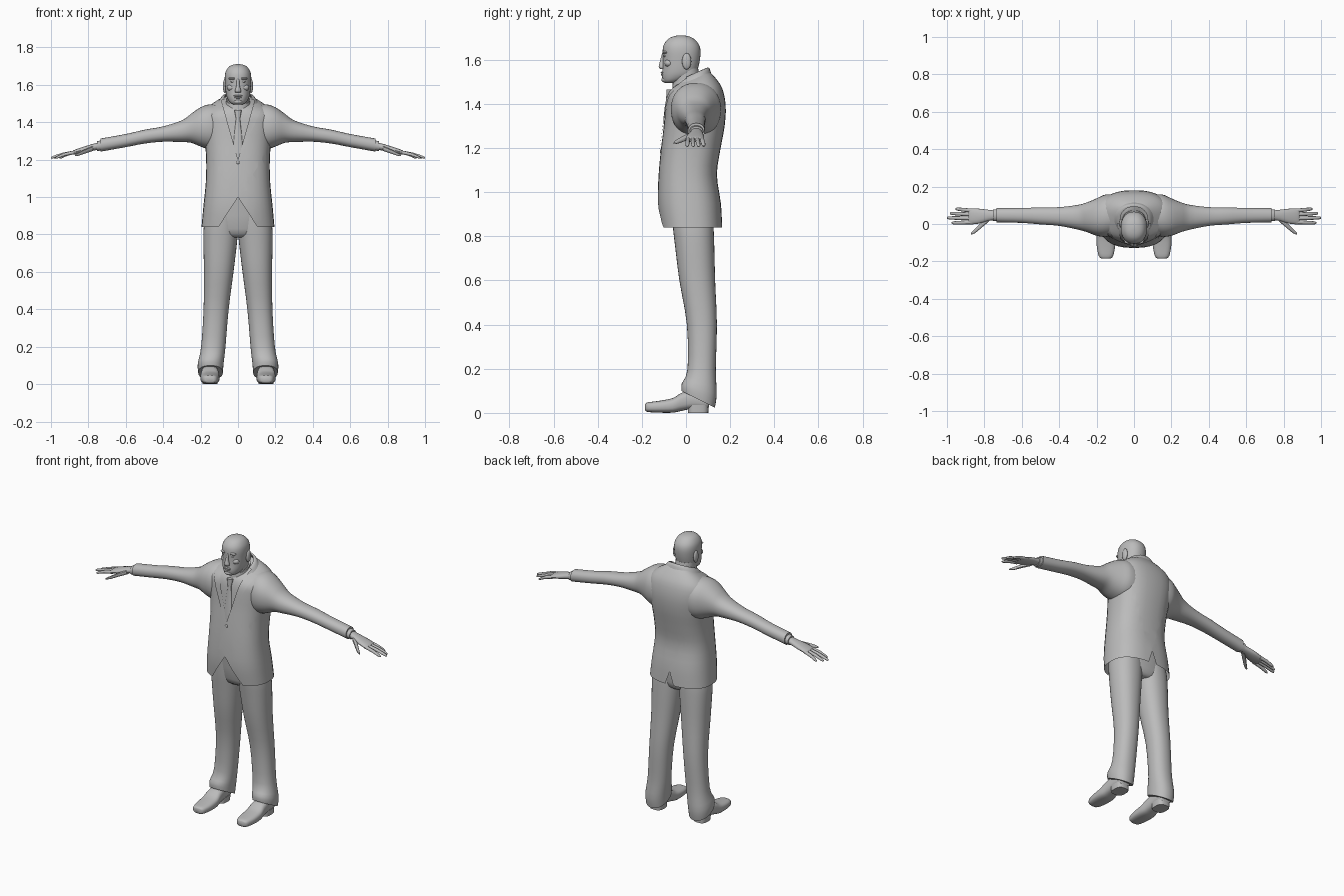
import bpy, bmesh, math
from mathutils import Vector

if "Cube" in bpy.data.objects:
    bpy.data.objects.remove(bpy.data.objects["Cube"])

X, Y, Z = Vector((1, 0, 0)), Vector((0, 1, 0)), Vector((0, 0, 1))
parts = []

grey = bpy.data.materials.new("plain grey")
grey.use_nodes = True
grey.diffuse_color = (0.5, 0.5, 0.5, 1)
grey.node_tree.nodes["Principled BSDF"].inputs["Base Color"].default_value = grey.diffuse_color


def finish(bm, name, mirror=False):
    bmesh.ops.recalc_face_normals(bm, faces=bm.faces[:])
    mesh = bpy.data.meshes.new(name)
    bm.to_mesh(mesh)
    bm.free()
    mesh.materials.append(grey)
    obj = bpy.data.objects.new(name, mesh)
    bpy.context.collection.objects.link(obj)
    if mirror:
        obj.modifiers.new("Mirror", "MIRROR")
    parts.append(obj)
    return obj


def refine(rows, steps):
    """Catmull-Rom interpolation between the given cross-sections."""
    out = []
    for i in range(len(rows) - 1):
        a, b, c, d = (rows[max(0, min(len(rows) - 1, i + k))] for k in (-1, 0, 1, 2))
        for s in range(steps):
            t = s / steps
            out.append([0.5 * (2 * q + (r - p) * t + (2 * p - 5 * q + 4 * r - w) * t ** 2
                               + (3 * q - p - 3 * r + w) * t ** 3)
                        for p, q, r, w in zip(a, b, c, d)])
    return out + [list(rows[-1])]


def loft(rows, u=X, v=Y, sides=32, power=2.2, steps=3, caps=True, grow=0):
    """Skin of rounded rings; a row is x, y, z, radius u, radius v, tilt."""
    rows = refine([tuple(r) + (0,) * (6 - len(r)) for r in rows], steps)
    bm = bmesh.new()
    rings = []
    for x, y, z, ru, rv, tilt in rows:
        ring = []
        for k in range(sides):
            a = math.tau * k / sides
            c, s = (math.copysign(abs(f) ** (2 / power), f) for f in (math.cos(a), math.sin(a)))
            ring.append(bm.verts.new(Vector((x, y, z)) + u * (ru + grow) * c
                                     + (v + Z * tilt) * (rv + grow) * s))
        rings.append(ring)
    for low, high in zip(rings, rings[1:]):
        for k in range(sides):
            j = (k + 1) % sides
            bm.faces.new((low[k], low[j], high[j], high[k]))
    if caps:
        bm.faces.new(rings[0])
        bm.faces.new(rings[-1])
    return bm


def wedge(bm, apex, slope, side, keep=False):
    """Cut a V on the front (side -1) or back (side 1); drop its inside or its outside."""
    for sx in (1, -1):
        faces = [f for f in bm.faces if f.calc_center_median().y * side > 0]
        geom = set(faces)
        for f in faces:
            geom.update(f.edges)
            geom.update(f.verts)
        bmesh.ops.bisect_plane(bm, geom=list(geom), plane_co=(0, 0, apex),
                               plane_no=(sx, 0, -slope))
    doomed = []
    for f in bm.faces:
        c = f.calc_center_median()
        inside = c.y * side > 0 and abs(c.x) < slope * (c.z - apex)
        if inside != keep:
            doomed.append(f)
    bmesh.ops.delete(bm, geom=doomed, context="FACES")
    return bm


def blob(name, centre, size, mirror=False):
    bm = bmesh.new()
    bmesh.ops.create_uvsphere(bm, u_segments=16, v_segments=10, radius=1)
    bmesh.ops.scale(bm, vec=size, verts=bm.verts)
    bmesh.ops.translate(bm, vec=centre, verts=bm.verts)
    return finish(bm, name, mirror)


# Jacket body, cut away at the front hem, the back vent and the chest
torso = [(0, .025, .84, .195, .14), (0, .015, .95, .185, .143), (0, .008, 1.08, .172, .132),
         (0, .022, 1.2, .17, .135), (0, .037, 1.3, .178, .138), (0, .044, 1.39, .19, .136),
         (0, .04, 1.45, .185, .125, .15), (0, .028, 1.49, .14, .103, .3),
         (0, .02, 1.515, .085, .08, .45)]
jacket = loft(torso, power=2.5, caps=False)
wedge(jacket, 1.2, .28, -1)
wedge(jacket, 1.0, -.65, -1)
wedge(jacket, .92, -.35, 1)
finish(jacket, "jacket")

# Lapels follow the jacket surface just outside it
lapel = loft(torso, power=2.5, caps=False, grow=.006)
wedge(lapel, 1.19, .45, -1, keep=True)
wedge(lapel, 1.2, .28, -1)
finish(lapel, "lapels")

collar = loft([(0, .024, 1.497, .112, .092, .4), (0, .021, 1.525, .09, .084, .45),
               (0, .018, 1.53, .074, .074, .45)], caps=False)
finish(wedge(collar, 1.2, .28, -1), "jacket_collar")

# Shirt, shirt collar, tie and button
finish(loft(torso[2:], power=2.5, grow=-.008), "shirt")
finish(loft([(0, .008, 1.46, .072, .074, .4), (0, .006, 1.52, .064, .066, .4)], steps=1),
       "shirt_collar")
finish(loft([(0, -.104, 1.2, .02, .005), (0, -.099, 1.26, .026, .006),
             (0, -.084, 1.41, .012, .006), (0, -.082, 1.425, .012, .008),
             (0, -.076, 1.465, .02, .012)], sides=12, steps=2), "tie")
blob("jacket_button", (0, -.114, 1.185), (.009, .005, .009))

# Sleeves and cuffs
finish(loft([(.08, .05, 1.37, .105, .122), (.15, .045, 1.375, .113, .121),
             (.2, .037, 1.375, .1, .105), (.25, .036, 1.368, .08, .078),
             (.3, .036, 1.352, .066, .058), (.4, .04, 1.337, .05, .041),
             (.5, .043, 1.323, .045, .037), (.6, .046, 1.302, .04, .035),
             (.735, .047, 1.278, .038, .035)], u=Y, v=Z), "sleeve", True)
finish(loft([(.72, .047, 1.278, .032, .028), (.755, .047, 1.272, .031, .026)],
            u=Y, v=Z, steps=1), "shirt_cuff", True)

# Hands
finish(loft([(.74, .047, 1.274, .025, .02), (.78, .046, 1.265, .03, .018),
             (.83, .042, 1.252, .04, .016), (.875, .04, 1.24, .042, .012),
             (.885, .04, 1.237, .036, .008)], u=Y, v=Z, sides=16), "palm", True)
fingers = {"little": (.072, .08, .955), "ring": (.051, .057, .985),
           "middle": (.03, .033, 1.0), "index": (.009, .006, .975)}
for label, (base, tip, reach) in fingers.items():
    finish(loft([(.865, base, 1.241, .01, .01), ((.87 + reach) / 2, (base + tip) / 2, 1.229, .01, .009),
                 (reach - .01, tip, 1.213, .008, .007), (reach, tip, 1.21, .003, .003)],
                u=Y, v=Z, sides=10, steps=2), label + "_finger", True)
finish(loft([(.775, .03, 1.26, .016, .014), (.815, -.005, 1.245, .015, .012),
             (.85, -.037, 1.23, .012, .009), (.872, -.052, 1.222, .005, .004)],
            u=Y, v=Z, sides=10, steps=2), "thumb", True)

# Trousers
finish(loft([(.147, .055, .062, .066, .076, -.5), (.146, .06, .11, .069, .079, -.3),
             (.132, .071, .2, .065, .064), (.117, .072, .4, .067, .068),
             (.103, .051, .6, .079, .081), (.095, .039, .76, .09, .089),
             (.09, .032, .85, .092, .092), (.08, .02, 1.0, .08, .09)]), "trouser_leg", True)
finish(loft([(0, .037, .785, .06, .06), (0, .033, .83, .14, .088),
             (0, .02, 1.06, .15, .1)], power=2.6), "trouser_seat")

# Shoes with separate heels
finish(loft([(.15, -.185, .026, .022, .015), (.15, -.172, .026, .038, .022),
             (.15, -.12, .028, .049, .027), (.15, -.06, .034, .051, .033),
             (.15, -.02, .05, .047, .041), (.15, .03, .06, .043, .042),
             (.15, .09, .058, .04, .042), (.15, .104, .056, .03, .03)],
            u=X, v=Z, sides=24, power=2.8), "shoe", True)
finish(loft([(.15, .055, 0, .04, .046), (.15, .055, .035, .042, .048)],
            sides=24, power=3, steps=1), "shoe_heel", True)

# Neck and head
finish(loft([(0, .012, 1.44, .06, .06), (0, .002, 1.5, .058, .064),
             (0, -.005, 1.56, .058, .06)]), "neck")
finish(loft([(0, -.072, 1.494, .022, .022), (0, -.058, 1.505, .042, .046),
             (0, -.033, 1.53, .058, .076), (0, -.026, 1.56, .065, .08),
             (0, -.021, 1.6, .069, .084), (0, -.02, 1.64, .071, .086),
             (0, -.021, 1.67, .066, .079), (0, -.022, 1.695, .05, .058),
             (0, -.022, 1.707, .029, .033), (0, -.022, 1.711, .006, .006)]), "head")

# Face
blob("ear", (.07, .003, 1.593), (.011, .021, .037), True)
blob("brow", (.028, -.094, 1.634), (.024, .013, .007), True)
blob("eye", (.027, -.094, 1.617), (.013, .008, .006), True)
blob("cheek", (.036, -.078, 1.585), (.024, .02, .018), True)
finish(loft([(0, -.105, 1.558, .013, .01), (0, -.11, 1.568, .017, .014),
             (0, -.106, 1.595, .009, .012), (0, -.1, 1.632, .007, .008)],
            sides=14), "nose")
blob("upper_lip", (0, -.106, 1.542), (.023, .009, .005))
blob("lower_lip", (0, -.105, 1.532), (.02, .009, .005))
blob("chin", (0, -.092, 1.51), (.026, .02, .014))

# Smooth shading with crisp edges
bpy.ops.object.select_all(action="DESELECT")
for obj in parts:
    obj.select_set(True)
bpy.context.view_layer.objects.active = parts[0]
bpy.ops.object.shade_smooth_by_angle(angle=math.radians(45))
